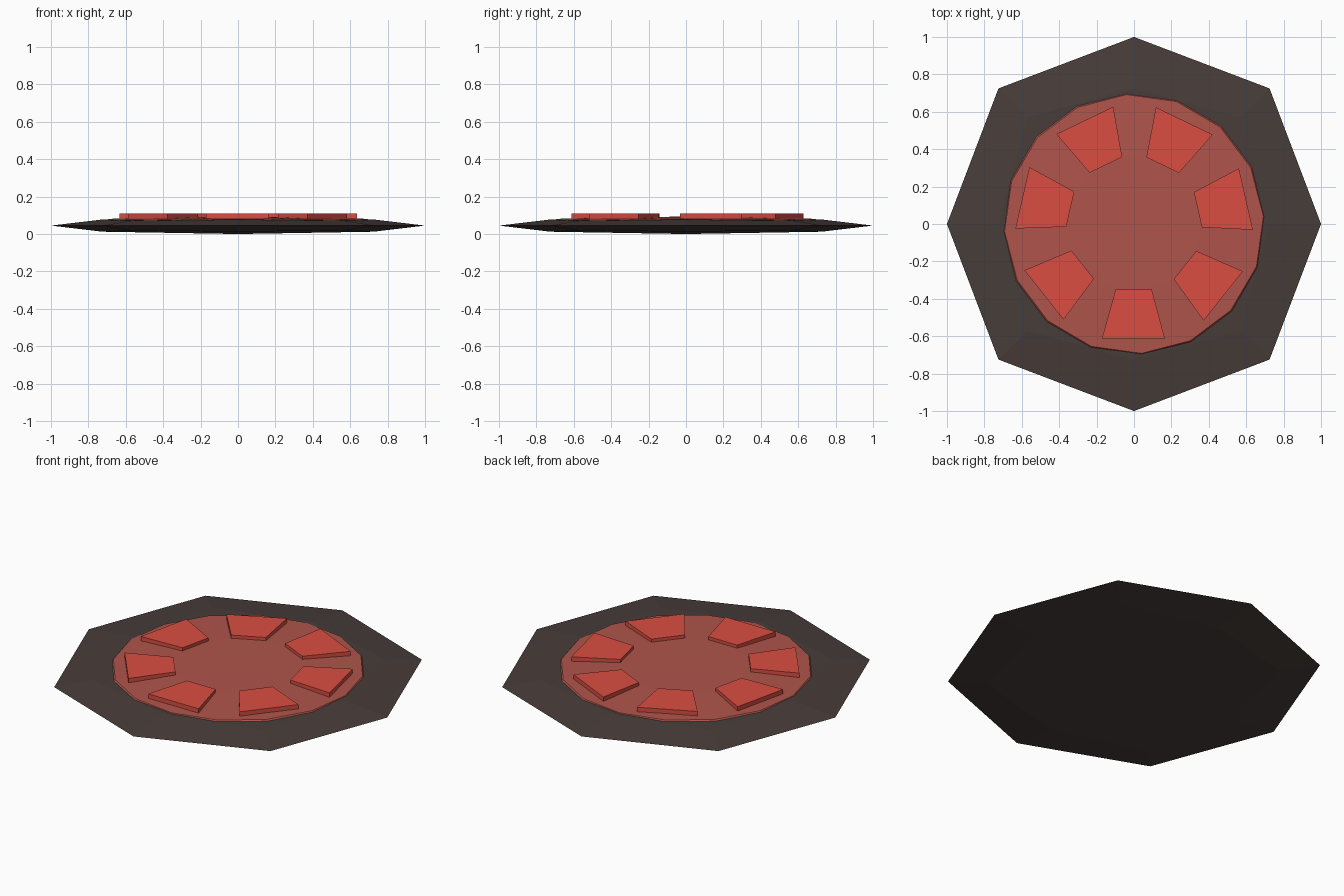
import bpy, bmesh, math
from mathutils import Vector, Matrix

if "Cube" in bpy.data.objects:
    bpy.data.objects.remove(bpy.data.objects["Cube"])

def material(name, rgb):
    m = bpy.data.materials.new(name)
    m.diffuse_color = (*rgb, 1)
    m.use_nodes = True
    m.node_tree.nodes["Principled BSDF"].inputs["Base Color"].default_value = m.diffuse_color
    return m

def finish(name, bm, mat):
    bmesh.ops.recalc_face_normals(bm, faces=bm.faces)
    me = bpy.data.meshes.new(name)
    bm.to_mesh(me)
    bm.free()
    me.materials.append(mat)
    ob = bpy.data.objects.new(name, me)
    bpy.context.collection.objects.link(ob)
    return ob

dark = material("dark_rubber", (0.065, 0.047, 0.043))
dull_red = material("dull_red", (0.43, 0.09, 0.07))
bright_red = material("bright_red", (0.7, 0.076, 0.054))

# base: rounded cube subdivided once, flattened into an eight-sided lens
bm = bmesh.new()
bmesh.ops.create_cube(bm, size=2)
bmesh.ops.subdivide_edges(bm, edges=bm.edges[:], cuts=1, use_grid_fill=True)
radius = {1: 1.0, 2: 1.025, 3: 0.99}
for v in bm.verts:
    axes = sum(abs(c) > 0.5 for c in v.co)
    v.co = v.co.normalized() * radius[axes]
    v.co.z = 0.045 + 0.045 * v.co.z
finish("base", bm, dark)

# inlay: shallow sixteen-sided dome resting on the base
bm = bmesh.new()
rings = []
for r, z in ((0.705, 0.068), (0.693, 0.081), (0.36, 0.09)):
    rings.append([bm.verts.new((r * math.cos(a), r * math.sin(a), z))
                  for a in (math.radians(3.3 + 22.5 * i) for i in range(16))])
top = bm.verts.new((0, 0, 0.093))
for i in range(16):
    j = (i + 1) % 16
    for lo, hi in zip(rings, rings[1:]):
        bm.faces.new((lo[i], lo[j], hi[j], hi[i]))
    bm.faces.new((rings[-1][i], rings[-1][j], top))
bm.faces.new(rings[0][::-1])
finish("inlay", bm, dull_red)

# pads: seven raised tapered blocks around the centre
outline = [(-0.098, -0.35), (0.095, -0.35), (0.165, -0.613), (-0.172, -0.613)]
for k in range(7):
    bm = bmesh.new()
    rot = Matrix.Rotation(k * math.tau / 7, 3, 'Z')
    face = bm.faces.new([bm.verts.new(rot @ Vector((x, y, 0.079))) for x, y in outline])
    ext = bmesh.ops.extrude_face_region(bm, geom=[face], use_keep_orig=True)
    bmesh.ops.translate(bm, vec=(0, 0, 0.03),
                        verts=[g for g in ext["geom"] if isinstance(g, bmesh.types.BMVert)])
    finish(f"pad_{k + 1}", bm, bright_red)
